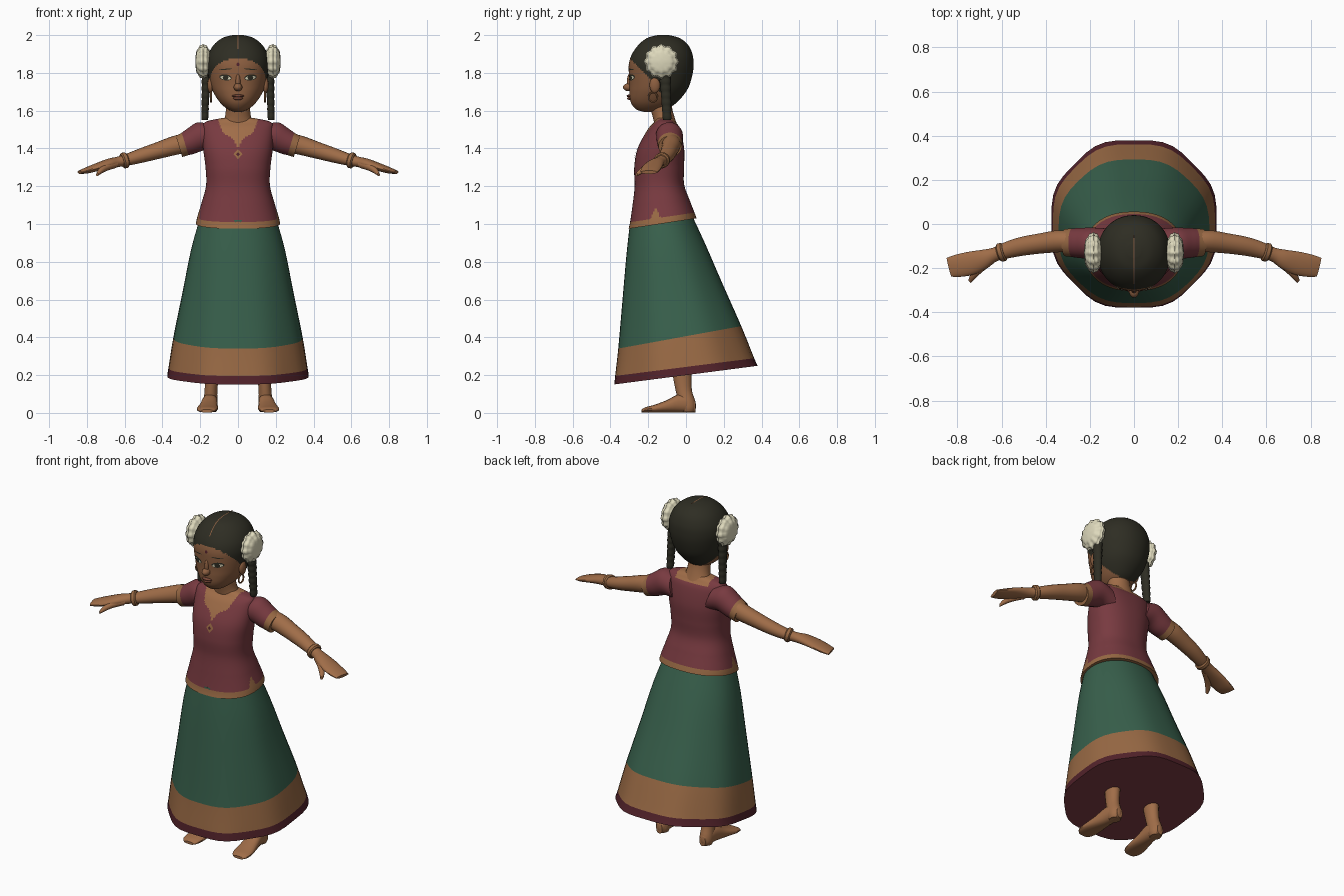
import bpy, bmesh, math
from mathutils import Vector as V

if "Cube" in bpy.data.objects:
    bpy.data.objects.remove(bpy.data.objects["Cube"])


def lin(c):
    return c / 12.92 if c <= 0.04045 else ((c + 0.055) / 1.055) ** 2.4


MATS = {}
for mname, rgb in {"skin": (160, 109, 72), "face skin": (141, 95, 64), "gold trim": (152, 105, 68),
                   "maroon cloth": (120, 58, 64), "dark maroon": (82, 34, 42), "green cloth": (56, 96, 76),
                   "hair black": (46, 45, 35), "flower cream": (222, 217, 188), "lip brown": (118, 70, 54)}.items():
    m = bpy.data.materials.new(mname)
    m.diffuse_color = [lin(c / 255) for c in rgb] + [1]
    m.use_nodes = True
    m.node_tree.nodes["Principled BSDF"].inputs["Base Color"].default_value = m.diffuse_color
    MATS[mname] = m


def finish(name, bm, mats, angle=40):
    bmesh.ops.recalc_face_normals(bm, faces=bm.faces)
    me = bpy.data.meshes.new(name)
    bm.to_mesh(me)
    bm.free()
    ob = bpy.data.objects.new(name, me)
    bpy.context.collection.objects.link(ob)
    for k in mats:
        me.materials.append(MATS[k])
    bpy.ops.object.select_all(action='DESELECT')
    ob.select_set(True)
    bpy.context.view_layer.objects.active = ob
    bpy.ops.object.shade_smooth_by_angle(angle=math.radians(angle))
    return ob


def spline(rows, sub):
    """Catmull-Rom through rows of numbers."""
    out = []
    for i in range(len(rows) - 1):
        p = [rows[max(i - 1, 0)], rows[i], rows[i + 1], rows[min(i + 2, len(rows) - 1)]]
        for s in range(sub):
            t = s / sub
            out.append([0.5 * (2 * b + (c - a) * t + (2 * a - 5 * b + 4 * c - d) * t * t
                               + (3 * b - a - 3 * c + d) * t ** 3) for a, b, c, d in zip(*p)])
    return out + [list(rows[-1])]


def ring(c, u, v, count, n=2.0):
    """Superellipse outline around c."""
    pts = []
    for i in range(count):
        a = 2 * math.pi * (i + 0.5) / count
        x, y = math.cos(a), math.sin(a)
        pts.append(V(c) + V(u) * math.copysign(abs(x) ** (2 / n), x) + V(v) * math.copysign(abs(y) ** (2 / n), y))
    return pts


def loft(name, rings, mats, rule=None, angle=40, caps=(0, 0)):
    """Skin the rings; rule(face centre, row) picks the material index."""
    bm = bmesh.new()
    rv = [[bm.verts.new(p) for p in r] for r in rings]
    k = len(rv[0])
    for j in range(len(rv) - 1):
        for i in range(k):
            q = (i + 1) % k
            f = bm.faces.new((rv[j][i], rv[j][q], rv[j + 1][q], rv[j + 1][i]))
            if rule:
                f.material_index = rule(f.calc_center_median(), j)
    for r, mi in zip((rv[0], rv[-1]), caps):
        bm.faces.new(r).material_index = mi
    return finish(name, bm, mats, angle)


def body_rings(rows, count, n, ripple=0.0):
    """Rows (front z, back z, front y, back y, half width) to tilted rings."""
    out = []
    for j, (zf, zb, yf, yb, rx) in enumerate(rows):
        r = ring((0, (yf + yb) / 2, (zf + zb) / 2), (rx, 0, 0), (0, (yb - yf) / 2, (zb - zf) / 2), count, n)
        if ripple:
            c = sum(r, V()) / count
            t = j / (len(rows) - 1)
            r = [c + (p - c) * (1 - ripple * t * math.cos(8 * math.tau * (i + .5) / count)) for i, p in enumerate(r)]
        out.append(r)
    return out


def front_y(rows, x, z, n):
    """Front surface of a lofted body at x, z."""
    rs = sorted(rows, key=lambda r: r[0])
    for a, b in zip(rs, rs[1:]):
        if a[0] <= z <= b[0]:
            t = (z - a[0]) / max(b[0] - a[0], 1e-6)
            yf, yb, rx = (a[k] + (b[k] - a[k]) * t for k in (2, 3, 4))
            return (yf + yb) / 2 - (yb - yf) / 2 * max(0, 1 - abs(x / rx) ** n) ** (1 / n)
    return rs[-1][2]


def plate(name, rows, n, x, z, w, h, mat, lift=0.003, count=16, tilt=0.0):
    """Thin oval following the front surface."""
    bm = bmesh.new()
    loops = []
    for s in (1.0, 0.5):
        pts = []
        for i in range(count):
            a = math.tau * i / count
            px, pz = x + w * s * math.cos(a), z + h * s * math.sin(a) + tilt * w * s * math.cos(a)
            pts.append(bm.verts.new((px, front_y(rows, px, pz, n) - lift, pz)))
        loops.append(pts)
    for i in range(count):
        q = (i + 1) % count
        bm.faces.new((loops[0][i], loops[0][q], loops[1][q], loops[1][i]))
    bm.faces.new(loops[1])
    finish(name, bm, [mat])


def ball(name, c, r, mat, seg=20, bumps=None, angle=60):
    bm = bmesh.new()
    bmesh.ops.create_uvsphere(bm, u_segments=seg, v_segments=seg // 2, radius=1)
    for v in bm.verts:
        k = bumps(v.co) if bumps else 1
        v.co = V(c) + V([a * b * k for a, b in zip(v.co, r)])
    finish(name, bm, [mat], angle)


# skirt: green cloth, gold band, dark hem, closed underside
skirt = spline([(1.02, 1.05, -.295, .03, .2), (.85, .89, -.315, .105, .248), (.6, .68, -.338, .197, .295),
                (.34, .46, -.362, .296, .345), (.195, .29, -.38, .366, .372), (.15, .25, -.385, .385, .38)], 3)
loft("skirt", body_rings(skirt, 48, 2.1, .016), ["green cloth", "gold trim", "dark maroon", "maroon cloth"],
     lambda c, j: 0 if j < 9 else 1 if j < 12 else 2, caps=(0, 3))

# blouse: gold hem, side notches and neckline
TN = 2.3
blouse = spline([(.975, 1.03, -.304, .056, .223), (1.01, 1.06, -.296, .045, .216), (1.1, 1.13, -.283, .018, .192),
                 (1.2, 1.21, -.272, -.01, .169), (1.3, 1.3, -.274, -.01, .172), (1.4, 1.4, -.256, -.01, .184),
                 (1.5, 1.5, -.203, -.03, .187), (1.54, 1.54, -.168, -.055, .172), (1.56, 1.56, -.155, -.07, .09)], 12)
NECK = ((0, 1.405), (.03, 1.455), (.08, 1.482), (.105, 1.55), (.12, 1.7))


def neckline(x):
    for (a, p), (b, q) in zip(NECK, NECK[1:]):
        if a <= x <= b:
            return p + (q - p) * (x - a) / (b - a)
    return 9


def blouse_rule(c, j):
    if j < 12 or (abs(c.x) > .1 and abs(c.y + .16) < (1.09 - c.z) * .45):
        return 1
    front = c.y < -.11
    return 2 if (front and c.z > neckline(abs(c.x))) or (not front and abs(c.x) < .11 and c.z > 1.525) else 0


loft("blouse", body_rings(blouse, 144, TN), ["maroon cloth", "gold trim", "skin"], blouse_rule, caps=(1, 2))
plate("pendant", blouse, TN, 0, 1.37, .024, .027, "gold trim", .006, 4)
plate("pendant_stone", blouse, TN, 0, 1.37, .01, .011, "dark maroon", .009, 4)

# neck
neck = spline([(1.53, -.108, .085, .06), (1.565, -.118, .07, .058), (1.61, -.13, .065, .058), (1.67, -.14, .07, .06)], 4)
loft("neck", [ring((0, y, z), (a, 0, 0), (0, b, 0), 24) for z, y, a, b in neck], ["skin"])

# head: face and hair cap divided by the hairline
HN = 2.1
head = spline([(z, z, f, b, w) for z, f, b, w in (
    (1.594, -.225, -.15, .02), (1.605, -.26, -.11, .05), (1.63, -.285, -.065, .083), (1.66, -.297, -.032, .108),
    (1.7, -.3, 0, .132), (1.74, -.3, .02, .147), (1.8, -.303, .036, .16), (1.85, -.302, .04, .165),
    (1.9, -.286, .034, .156), (1.95, -.25, .01, .127), (1.985, -.205, -.035, .082), (2.0, -.15, -.09, .03))], 6)


def hair_rule(c, j):
    side = -.185 + (1.76 - c.z) * (.8 if c.z < 1.76 else .95)
    return int(c.z > 1.922 - 6.2 * c.x ** 2 or c.y > side)


loft("head", body_rings(head, 96, HN), ["face skin", "hair black"], hair_rule, caps=(0, 1))
ball("nose", (0, -.303, 1.724), (.023, .031, .021), "face skin")
ball("nose_bridge", (0, -.297, 1.752), (.013, .016, .045), "face skin")
ball("upper_lip", (0, -.298, 1.678), (.032, .016, .008), "lip brown")
ball("lower_lip", (0, -.296, 1.665), (.026, .016, .009), "lip brown")
plate("forehead_dot", head, HN, 0, 1.845, .009, .009, "dark maroon")

# hair parting: thin strip from hairline to crown
bm = bmesh.new()
path = [(r[2] - .002, r[0] + .001) for r in head if r[0] > 1.92] + [(-.05, 2.001)]
sv = [[bm.verts.new((s * .0025, y, z)) for s in (-1, 1)] for y, z in path]
for a, b in zip(sv, sv[1:]):
    bm.faces.new((a[0], a[1], b[1], b[0]))
finish("hair_parting", bm, ["face skin"])


def petals(p):
    a = math.atan2(p.z, p.y)
    return 1 + .06 * math.cos(12 * a) * math.hypot(p.y, p.z) + .03 * math.cos(16 * p.x)


for s, side in ((-1, "left"), (1, "right")):
    # eyes and brows
    plate(side + "_eyelid", head, HN, s * .066, 1.776, .033, .016, "hair black", tilt=s * .1)
    plate(side + "_eye_white", head, HN, s * .066, 1.774, .028, .010, "flower cream", .0045, tilt=s * .1)
    plate(side + "_iris", head, HN, s * .066, 1.775, .015, .0125, "hair black", .006)
    plate(side + "_brow", head, HN, s * .066, 1.819, .034, .003, "hair black", tilt=-s * .08)

    # ears and hoop earrings
    ball(side + "_ear", (s * .146, -.165, 1.735), (.016, .028, .042), "face skin")
    hoop = [ring((s * .143, -.175 + .023 * math.cos(a), 1.672 + .025 * math.sin(a)), (.005, 0, 0),
                 (0, .005 * math.cos(a), .005 * math.sin(a)), 8) for a in [math.tau * i / 20 for i in range(21)]]
    loft(side + "_earring", hoop, ["gold trim"])

    # hair flowers and braids
    ball(side + "_hair_flower", (s * .184, -.13, 1.86), (.043, .086, .086), "flower cream", 48, petals)
    braid = []
    for i in range(33):
        t = i / 32
        k = (.029 - .007 * t) * (.88 + .14 * abs(math.sin(t * math.pi * 7)))
        braid.append(ring((s * (.168 + .008 * t), -.112 + .012 * t, 1.81 - .26 * t), (k * .85, 0, 0), (0, k * 1.1, 0), 12))
    loft(side + "_braid", braid, ["hair black"])

    # sleeves with gold cuff
    sl = spline([(.12, -.09, 1.45, .07, .075), (.19, -.088, 1.465, .072, .074), (.25, -.086, 1.438, .068, .066),
                 (.28, -.085, 1.424, .065, .06), (.312, -.084, 1.41, .062, .056)], 4)
    loft(side + "_sleeve", [ring((s * x, y, z), (0, a, 0), (s * b * .3, 0, b), 28) for x, y, z, a, b in sl],
         ["maroon cloth", "gold trim"], lambda c, j: int(j >= 12), caps=(0, 1))

    # arm with flat hand, thumb and bangle
    arm = spline([(.25, -.083, 1.435, .05, .05), (.33, -.078, 1.417, .05, .049), (.42, -.088, 1.39, .045, .043),
                  (.5, -.1, 1.366, .042, .038), (.57, -.117, 1.345, .037, .032), (.63, -.138, 1.33, .031, .027),
                  (.68, -.16, 1.32, .043, .026), (.74, -.178, 1.303, .052, .021), (.8, -.19, 1.284, .05, .016),
                  (.838, -.196, 1.274, .043, .009)], 4)
    loft(side + "_arm", [ring((s * x, y, z), (s * a * .25, a, 0), (s * b * .25, 0, b), 20) for x, y, z, a, b in arm], ["skin"])
    th = spline([(.65, -.165, 1.318, .022), (.7, -.205, 1.3, .02), (.73, -.238, 1.28, .016), (.745, -.262, 1.262, .009)], 3)
    loft(side + "_thumb", [ring((s * x, y, z), (s * r * .7, r * .6, 0), (0, 0, r), 12) for x, y, z, r in th], ["skin"])
    loft(side + "_bangle", [ring((s * (.6 + d), -.128 - d * .3, 1.337 - d * .25), (s * k * .3, k, 0), (s * k * .25, 0, k), 20)
                            for d, k in ((-.014, .034), (-.008, .041), (.008, .041), (.014, .034))], ["gold trim"])

    # leg and bare foot turned slightly outward
    leg = spline([(.3, .135, -.025, .045, .055), (.2, .138, -.02, .038, .05), (.12, .143, -.012, .034, .043),
                  (.06, .146, .005, .038, .045), (.025, .146, .01, .038, .042), (.004, .146, .01, .03, .034)], 3)
    loft(side + "_leg", [ring((s * x, y, z), (a, 0, 0), (0, b, 0), 18) for z, x, y, a, b in leg], ["skin"])
    foot = spline([(.05, .145, .02, .03), (.02, .146, .036, .045), (-.04, .149, .042, .048), (-.1, .155, .048, .033),
                   (-.17, .162, .056, .02), (-.215, .165, .05, .014), (-.235, .165, .032, .008)], 3)
    loft(side + "_foot", [ring((s * x, y, h + .002), (a, 0, 0), (0, 0, h), 18, 2.3) for y, x, a, h in foot], ["skin"])
